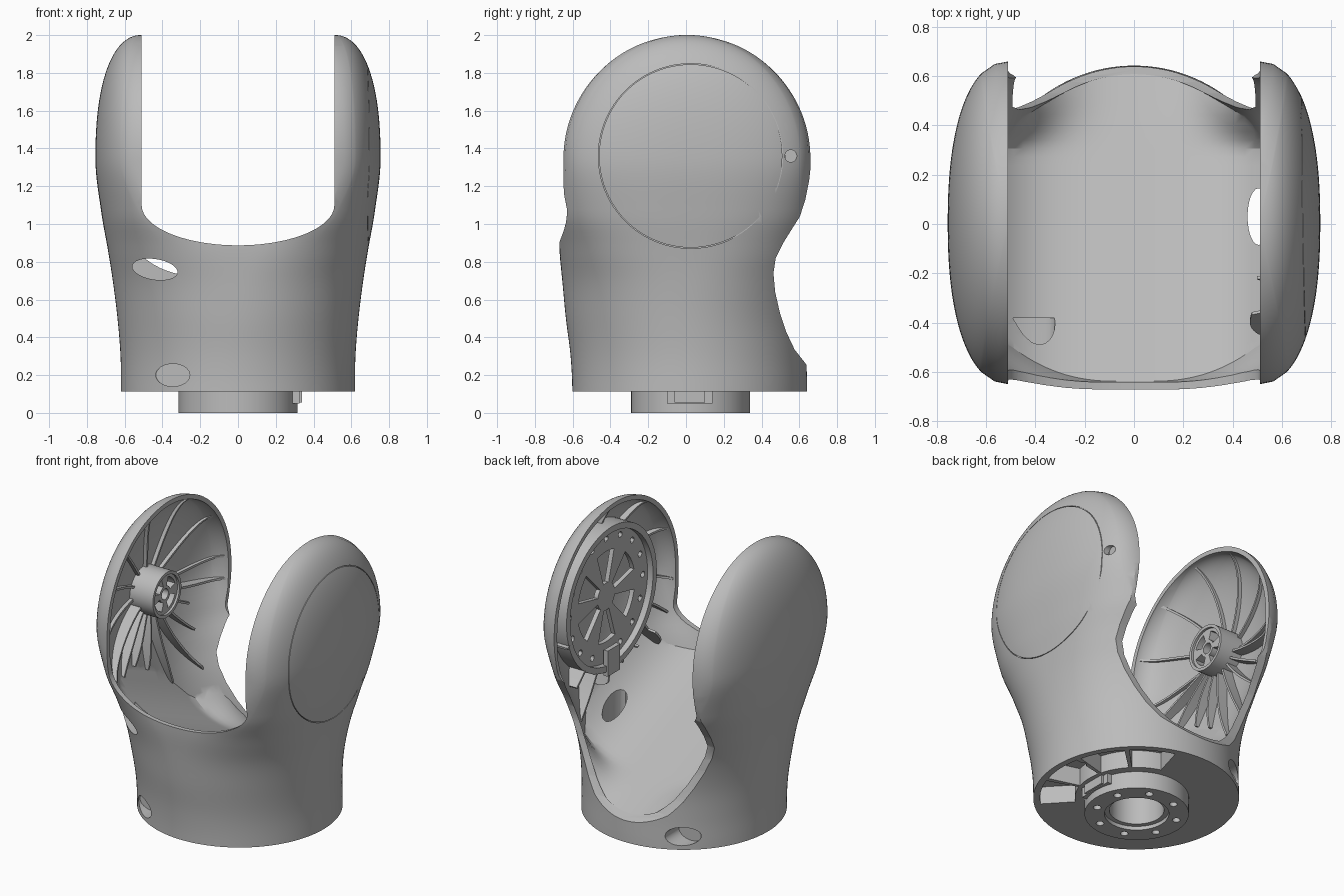
import bpy, bmesh
from math import sin, cos, pi, radians, sqrt

cube = bpy.data.objects.get("Cube")
if cube:
    bpy.data.objects.remove(cube)

grey = bpy.data.materials.new("mid_grey")
grey.use_nodes = True
grey.diffuse_color = (0.5, 0.5, 0.5, 1)
grey.node_tree.nodes["Principled BSDF"].inputs["Base Color"].default_value = (0.5, 0.5, 0.5, 1)

AXIS_Z, AXIS_Y = 1.36, 0.025       # pivot axis shared by both arms
DOME_Z = 1.347                     # centre of the rounded arm tops
RIM = 0.51                         # inner plane of the arms
# height, half width, flat core, exponent, half depth, depth centre
SECTIONS = [(0.113, 0.62, 0, 2.0, 0.622, 0.02), (0.3, 0.622, 0, 2.0, 0.624, 0.013),
            (0.5, 0.638, 0, 2.05, 0.636, 0.0), (0.7, 0.663, 0.01, 2.2, 0.655, 0.0),
            (0.87, 0.69, 0.09, 2.43, 0.67, 0.0), (1.05, 0.722, 0.32, 2.45, 0.669, 0.0),
            (DOME_Z, 0.755, 0.505, 2.3, 0.654, 0.005)]


def section(z):
    """Smoothly interpolated section values at a height."""
    z = min(max(z, SECTIONS[0][0]), DOME_Z)
    last = len(SECTIONS) - 1
    i = max(k for k in range(last) if SECTIONS[k][0] <= z)
    a, b = SECTIONS[i], SECTIONS[i + 1]
    h = b[0] - a[0]
    t = (z - a[0]) / h

    def slope(k, c):
        if k in (0, last):
            return 0
        p, q = SECTIONS[k - 1], SECTIONS[k + 1]
        return (q[c] - p[c]) / (q[0] - p[0])
    return [(2*t**3 - 3*t*t + 1) * a[c] + (t**3 - 2*t*t + t) * h * slope(i, c)
            + (3*t*t - 2*t**3) * b[c] + (t**3 - t*t) * h * slope(i + 1, c) for c in range(1, 6)]


def shell_x(y, z, inset):
    """Half width of the shell at a side position, zero outside it."""
    w, core, n, d, cy = section(z)
    r = sqrt((y - cy)**2 + max(0, z - DOME_Z)**2) / (d - inset)
    return core + (w - 1.4*inset - core) * (1 - r**n)**(1 / n) if r < 1 else 0


def floor_z(x, y):
    """Sloping floor with raised sides, steeper at the back corners."""
    t = min(max((y - 0.28) / 0.24, 0), 1)
    rise = 0.3 * (abs(x) / 0.65)**4 + 2.6 * t*t*(3 - 2*t) * abs(x)**3
    return 0.555 - 0.43 * y + min(rise, 0.33)


def make(name, bm):
    bmesh.ops.recalc_face_normals(bm, faces=bm.faces)
    mesh = bpy.data.meshes.new(name)
    bm.to_mesh(mesh)
    bm.free()
    mesh.materials.append(grey)
    ob = bpy.data.objects.new(name, mesh)
    bpy.context.collection.objects.link(ob)
    return ob


def prism(name, pts, axis, lo, hi, layers=1):
    """Extrude a closed outline along an axis."""
    place = {"x": lambda a, b, h: (h, a, b), "y": lambda a, b, h: (a, h, b),
             "z": lambda a, b, h: (a, b, h)}[axis]
    bm = bmesh.new()
    rows = [[bm.verts.new(place(a, b, lo + (hi - lo) * k / layers)) for a, b in pts] for k in range(layers + 1)]
    bm.faces.new(rows[0])
    bm.faces.new(rows[-1])
    for p, q in zip(rows, rows[1:]):
        for i in range(len(pts)):
            j = (i + 1) % len(pts)
            bm.faces.new((p[i], p[j], q[j], q[i]))
    return make(name, bm)


def ellipse(a, b, ra, rb=None, n=48):
    return [(a + ra * cos(2*pi*i/n), b + (rb or ra) * sin(2*pi*i/n)) for i in range(n)]


def sector(a, b, r0, r1, start, end, n=8):
    ang = [radians(start + (end - start) * i / n) for i in range(n + 1)]
    return ([(a + r1*cos(t), b + r1*sin(t)) for t in ang]
            + [(a + r0*cos(t), b + r0*sin(t)) for t in reversed(ang)])


def box(a0, a1, b0, b1):
    return [(a0, b0), (a1, b0), (a1, b1), (a0, b1)]


def select(ob):
    bpy.ops.object.select_all(action="DESELECT")
    ob.select_set(True)
    bpy.context.view_layer.objects.active = ob


def apply(ob, modifier):
    select(ob)
    bpy.ops.object.modifier_apply(modifier=modifier.name)


def boolean(ob, cutter, op="DIFFERENCE"):
    m = ob.modifiers.new("cut", "BOOLEAN")
    m.operation, m.object, m.solver = op, cutter, "EXACT"
    apply(ob, m)
    bpy.data.objects.remove(cutter)


def cut(ob, *args):
    boolean(ob, prism("cutter", *args))


def loft(name, inset, z0, segs=160):
    """Rounded tower: superellipse rings below, domes above."""
    bm, rings = bmesh.new(), []
    top = SECTIONS[-1][4] - inset
    heights = [z0 + (DOME_Z - z0) * i / 32 for i in range(32)]
    heights += [DOME_Z + top * sin(pi/2 * 0.97 * i / 28) for i in range(29)]
    for z in heights:
        w, core, n, d, cy = section(z)
        side, d, dz = w - 1.4*inset - core, d - inset, max(0, z - DOME_Z)
        wide = side * (1 - (dz / d)**n)**(1 / n)
        ring = []
        for i in range(segs):
            c, s = cos(2*pi*(i + 0.5)/segs), sin(2*pi*(i + 0.5)/segs)
            x = core * min(1, 2.5 * abs(c)) + wide * abs(c)**(2/n)
            r = d * (1 - max(0, (x - core) / side)**n)**(1 / n)
            y = sqrt(max(0, r*r - dz*dz))
            ring.append(bm.verts.new((x if c > 0 else -x, cy + (y if s > 0 else -y), z)))
        rings.append(ring)
    for lo, hi in zip(rings, rings[1:]):
        for i in range(segs):
            j = (i + 1) % segs
            bm.faces.new((lo[i], lo[j], hi[j], hi[i]))
    bm.faces.new(rings[0])
    bm.faces.new(rings[-1])
    return make(name, bm)


# Fork shell: hollow above a sloping floor
body = loft("fork_shell", 0, SECTIONS[0][0])
cavity = loft("cavity", 0.03, 0.14)
xs = [-0.9 + 1.8 * i / 48 for i in range(49)]
mask = prism("floor_mask", [(x, 0) for x in xs] + [(0.9, 2.6), (-0.9, 2.6)], "y", -0.85, 0.85, 50)
for v in mask.data.vertices:
    v.co.z += floor_z(v.co.x, v.co.y)
boolean(cavity, mask, "INTERSECT")
boolean(body, cavity)

# Gap between the arms and scooped back
gap = [(RIM * cos(pi + pi*i/40), 1.1 + 0.213 * sin(pi + pi*i/40)) for i in range(41)]
cut(body, gap + [(RIM, 2.4), (-RIM, 2.4)], "y", -1, 1)
cut(body, [(0.66, 0.23), (0.638, 0.255), (0.575, 0.335), (0.53, 0.43), (0.497, 0.53), (0.472, 0.64),
           (0.463, 0.74), (0.475, 0.82), (0.515, 0.9), (0.565, 0.98), (0.603, 1.04),
           (0.632, 1.13), (0.652, 1.23), (0.662, 1.32), (0.9, 1.4), (0.9, 0.23)], "x", -1, 1)

# Screw recesses in the outer wall
cut(body, ellipse(-0.345, 0.2, 0.09, 0.06, 32), "y", -0.9, -0.41)
cut(body, ellipse(-0.345, 0.2, 0.09, 0.06, 32), "y", 0.44, 0.9)
cut(body, [(x, z - 0.12 * (x + 0.44)) for x, z in ellipse(-0.44, 0.76, 0.12, 0.055, 32)], "y", -0.9, -0.38)

# Underside pockets, cable slot and centre bore
for k in range(4):
    cut(body, sector(0, 0.02, 0.37, 0.58, -47 + 31*k, -19 + 31*k), "z", 0.05, 0.23)
cut(body, ellipse(0.505, 0.03, 0.045, 0.115, 24), "z", 0.05, 0.9)
cut(body, ellipse(0, AXIS_Y, 0.165), "z", 0.05, 0.3)

# Cover seam and pin hole on the left arm
cut(body, sector(AXIS_Y, AXIS_Z, 0.485, 0.489, 0, 359.5, 96), "x", 0.672, 0.9)
cut(body, ellipse(0.555, AXIS_Z, 0.032, n=24), "x", 0.635, 0.9)

# Mounting flange with bolt circle
flange = prism("base_flange", ellipse(0, AXIS_Y, 0.315, n=64), "z", 0, 0.13)
cut(flange, ellipse(0, AXIS_Y, 0.165), "z", -0.1, 0.3)
cut(flange, ellipse(0, AXIS_Y, 0.195), "z", -0.1, 0.025)
for k in range(8):
    t = 2*pi*(k + 0.5)/8
    cut(flange, ellipse(0.25*cos(t), AXIS_Y + 0.25*sin(t), 0.024, n=16), "z", -0.1, 0.06)
prism("connector_block", box(0.27, 0.325, -0.1, 0.14), "z", 0.05, 0.13)
prism("connector_plug", box(0.27, 0.34, -0.06, 0.1), "z", 0.055, 0.13)

# Bearing hub in the right arm
hub = prism("bearing_hub", ellipse(AXIS_Y, AXIS_Z, 0.15), "x", -0.73, -0.54)
cut(hub, ellipse(AXIS_Y, AXIS_Z, 0.13), "x", -0.555, -0.4)
cut(hub, ellipse(AXIS_Y, AXIS_Z, 0.035, n=24), "x", -0.65, -0.4)
for k in range(4):
    cut(hub, sector(AXIS_Y, AXIS_Z, 0.055, 0.11, 90*k + 18, 90*k + 72), "x", -0.65, -0.4)

# Motor mount in the left arm: ring, spoked plate, bracket
ring = prism("motor_ring", ellipse(AXIS_Y, AXIS_Z, 0.475, n=72), "x", 0.53, 0.665)
cut(ring, ellipse(AXIS_Y, AXIS_Z, 0.435, n=72), "x", 0.4, 0.8)
plate = prism("motor_plate", ellipse(AXIS_Y, AXIS_Z, 0.44, n=72), "x", 0.57, 0.6)
for k in range(6):
    cut(plate, sector(AXIS_Y, AXIS_Z, 0.09, 0.3, 60*k + 12, 60*k + 46), "x", 0.4, 0.8)
for k in range(16):
    t = 2*pi*k/16
    cut(plate, ellipse(AXIS_Y + 0.385*cos(t), AXIS_Z + 0.385*sin(t), 0.02, n=12), "x", 0.4, 0.8)
prism("cable_bracket", box(-0.05, 0.08, 0.86, 1.03), "x", 0.52, 0.55)


def ribs(name, side, start, angles, depth, low_inner):
    """Curved fins running from the centre out to the shell and floor."""
    bm = bmesh.new()
    for deg in angles:
        path = []
        for k in range(90):
            s = start + 0.015 * k
            t = radians(deg) + 0.3 * (s - start)
            y, z = AXIS_Y + s * cos(t), AXIS_Z + s * sin(t)
            x = shell_x(y, z, 0.025)
            if x < 0.53 or z < floor_z(x, y) - 0.02 or (z < 1.2 and y > 0.4):
                break
            path.append((x, y, z))
        prev = None
        for k, (x, y, z) in enumerate(path):
            h = 0.02 + depth * (1 - (k / len(path))**3)
            inner = low_inner if z < 1 and y < -0.1 else 0.525
            pair = [bm.verts.new((side * v, y, z)) for v in (x, max(inner, x - h))]
            if prev:
                bm.faces.new((prev[0], pair[0], pair[1], prev[1]))
            prev = pair
    ob = make(name, bm)
    m = ob.modifiers.new("thickness", "SOLIDIFY")
    m.thickness, m.offset = 0.014, 0
    apply(ob, m)


ribs("right_arm_upper_ribs", -1, 0.14, range(-5, 190, 32), 0.012, 0.525)
ribs("right_arm_lower_ribs", -1, 0.14, range(205, 346, 17), 0.06, 0.525)
ribs("left_arm_upper_ribs", 1, 0.47, range(-5, 190, 32), 0.03, 0.525)
ribs("left_arm_lower_ribs", 1, 0.47, range(205, 346, 17), 0.14, 0.47)

for ob in bpy.context.collection.objects:
    if ob.type == "MESH":
        select(ob)
        bpy.ops.object.shade_smooth_by_angle(angle=radians(30))
